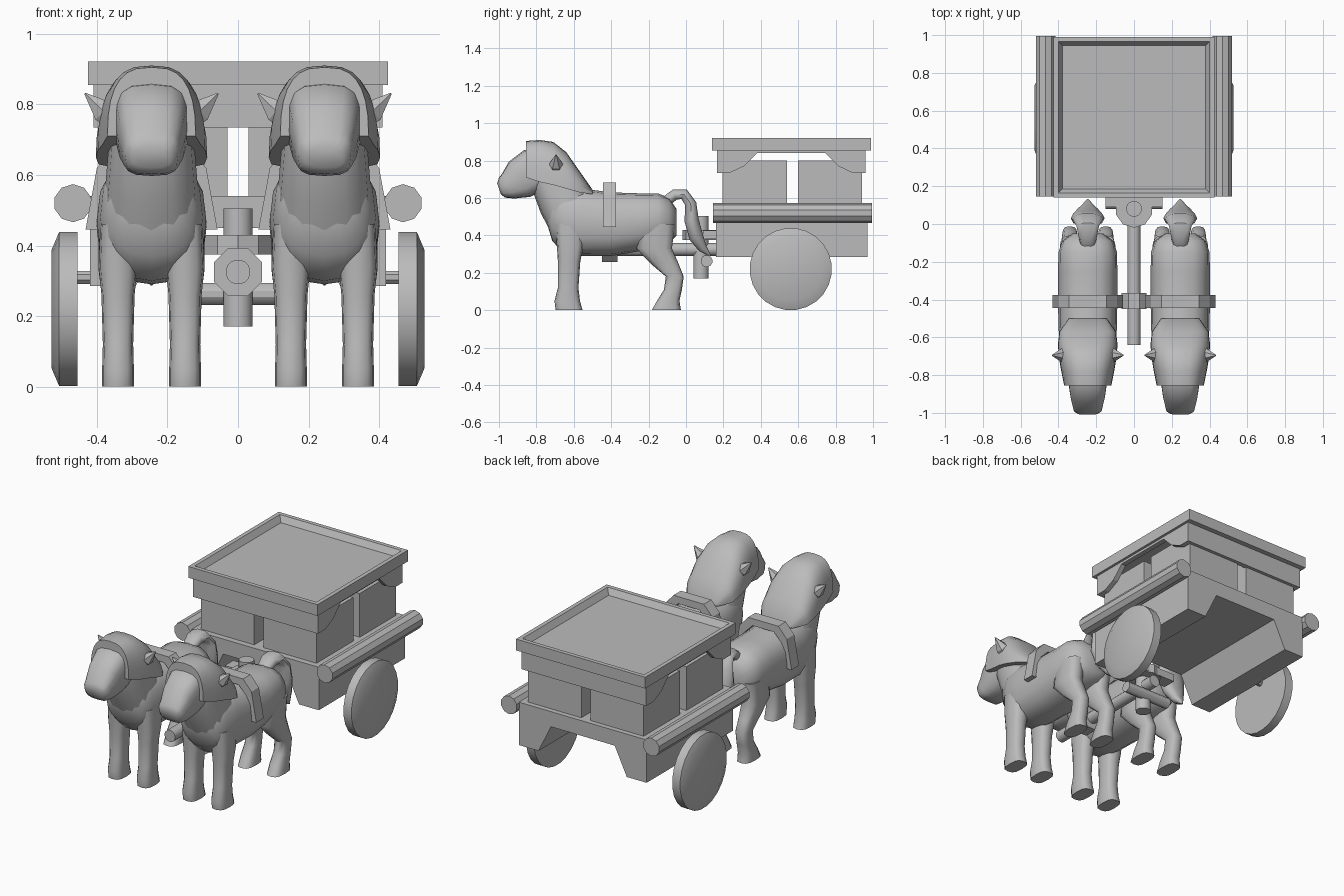
import bpy, bmesh, math
from mathutils import Vector

if "Cube" in bpy.data.objects:
    bpy.data.objects.remove(bpy.data.objects["Cube"], do_unlink=True)

GREY = (0.5, 0.5, 0.5, 1.0)
mat = bpy.data.materials.new("plain_grey")
mat.use_nodes = True
mat.diffuse_color = GREY
mat.node_tree.nodes["Principled BSDF"].inputs["Base Color"].default_value = GREY


def finish(name, bm, smooth=None):
    """Turn a bmesh into a coloured, shaded object."""
    bmesh.ops.recalc_face_normals(bm, faces=bm.faces[:])
    mesh = bpy.data.meshes.new(name)
    bm.to_mesh(mesh)
    bm.free()
    mesh.materials.append(mat)
    ob = bpy.data.objects.new(name, mesh)
    bpy.context.collection.objects.link(ob)
    if smooth:
        bpy.ops.object.select_all(action='DESELECT')
        ob.select_set(True)
        bpy.context.view_layer.objects.active = ob
        bpy.ops.object.shade_smooth_by_angle(angle=math.radians(smooth))
    return ob


def skin(name, rings, smooth=None):
    """Bridge a list of equal closed rings and cap both ends."""
    bm = bmesh.new()
    loops = [[bm.verts.new(p) for p in ring] for ring in rings]
    n = len(loops[0])
    for a, b in zip(loops, loops[1:]):
        for i in range(n):
            j = (i + 1) % n
            bm.faces.new((a[i], a[j], b[j], b[i]))
    bm.faces.new(loops[0])
    bm.faces.new(loops[-1])
    return finish(name, bm, smooth)


def prism(name, outline, axis, lo, hi):
    """Extrude a 2D outline along x or y."""
    place = (lambda p, d: (d, p[0], p[1])) if axis == 'x' else (lambda p, d: (p[0], d, p[1]))
    return skin(name, [[place(p, d) for p in outline] for d in (lo, hi)])


def box(name, x, y, z):
    return prism(name, [(x[0], z[0]), (x[1], z[0]), (x[1], z[1]), (x[0], z[1])], 'y', *y)


def turned(name, start, axis, stations, sides, smooth=30):
    """Round part: stations are (distance along axis, radius)."""
    turn = Vector((0, 0, 1)).rotation_difference(Vector(axis))
    rings = []
    for d, r in stations:
        rings.append([Vector(start) + turn @ Vector((
            r * math.cos(math.tau * (i + 0.5) / sides),
            r * math.sin(math.tau * (i + 0.5) / sides), d)) for i in range(sides)])
    return skin(name, rings, smooth)


def power(v, e):
    return math.copysign(abs(v) ** e, v)


def limb(name, cx, sections, lean=None, square=0.8, sides=16):
    """Loft rounded sections (y, z, radius, half width); lean fixes the section angle."""
    rings = []
    for k, (y, z, r, w) in enumerate(sections):
        a, b = sections[max(k - 1, 0)], sections[min(k + 1, len(sections) - 1)]
        ang = math.atan2(b[1] - a[1], b[0] - a[0]) - math.pi / 2 if lean is None else lean
        ring = []
        for i in range(sides):
            t = math.tau * i / sides
            s = r * power(math.sin(t), square)
            ring.append((cx + w * power(math.cos(t), square),
                         y + s * math.cos(ang), z + s * math.sin(ang)))
        rings.append(ring)
    return skin(name, rings, 50)


# Cart body with a channel underneath
half = [(0.42, 0.54), (0.42, 0.285), (0.29, 0.285), (0.21, 0.45)]
prism("cart_body", half + [(-x, z) for x, z in reversed(half)], 'y', 0.16, 0.97)

# Four crates with gaps between them
for x in ((-0.38, -0.03), (0.03, 0.38)):
    for y in ((0.195, 0.54), (0.6, 0.94)):
        box("crate", x, y, (0.54, 0.8))

# Canopy band: straight ends, arched sides
for y in ((0.165, 0.195), (0.93, 0.96)):
    box("canopy_end", (-0.41, 0.41), y, (0.735, 0.86))
arch = [(0.165, 0.86), (0.165, 0.735), (0.235, 0.735), (0.31, 0.77), (0.38, 0.84),
        (0.745, 0.84), (0.815, 0.77), (0.89, 0.735), (0.96, 0.735), (0.96, 0.86)]
for s in (-1, 1):
    prism("canopy_side", arch, 'x', s * 0.41, s * 0.38)

# Roof with a recessed top
bm = bmesh.new()
bmesh.ops.create_cube(bm, size=1)
for v in bm.verts:
    v.co = (v.co.x * 0.85, 0.565 + v.co.y * 0.85, 0.888 + v.co.z * 0.067)
top = [f for f in bm.faces if f.normal.z > 0.9]
bmesh.ops.inset_region(bm, faces=top, thickness=0.035)
bmesh.ops.inset_region(bm, faces=top, thickness=0.03, depth=-0.035)
finish("roof", bm)

# Side rails and wheels
for s in (-1, 1):
    turned("side_rail", (s * 0.468, 0.145, 0.52), (0, 1, 0), [(0, 0.054), (0.85, 0.054)], 10)
    turned("wheel", (s * 0.455, 0.56, 0.22), (s, 0, 0),
           [(0, 0.22), (0.052, 0.22), (0.073, 0.17)], 24)
    turned("axle_stub", (s * 0.41, 0.56, 0.31), (s, 0, 0), [(0, 0.02), (0.05, 0.02)], 8)

# Draw pole, hitch pin and cross bar
turned("draw_pole", (0, -0.64, 0.325), (0, 1, 0), [(0, 0.035), (0.82, 0.035)], 16)
turned("pole_collar", (0, -0.45, 0.325), (0, 1, 0), [(0, 0.073), (0.085, 0.073)], 8)
turned("hitch_pin", (0, 0.08, 0.17), (0, 0, 1), [(0, 0.042), (0.335, 0.042)], 16)
turned("hitch_plate", (0, 0.08, 0.375), (0, 0, 1), [(0, 0.1), (0.055, 0.1)], 10)
turned("cross_bar", (-0.15, 0.11, 0.263), (1, 0, 0), [(0, 0.032), (0.3, 0.032)], 12)
box("hitch_bracket", (-0.15, 0.15), (0.09, 0.17), (0.38, 0.425))

# Animal sections: (y, z, radius, half width)
TORSO = [(-0.745, 0.53, 0.06, 0.07), (-0.715, 0.50, 0.13, 0.12), (-0.65, 0.48, 0.18, 0.145),
         (-0.55, 0.47, 0.18, 0.155), (-0.40, 0.46, 0.17, 0.157), (-0.25, 0.47, 0.155, 0.157),
         (-0.15, 0.485, 0.14, 0.155), (-0.09, 0.48, 0.12, 0.135), (-0.05, 0.47, 0.07, 0.08)]
NECK = [(-0.60, 0.46, 0.13, 0.14), (-0.65, 0.58, 0.14, 0.13),
        (-0.71, 0.70, 0.125, 0.12), (-0.75, 0.80, 0.10, 0.11)]
HEAD = [(-0.70, 0.78, 0.10, 0.10), (-0.82, 0.745, 0.12, 0.105), (-0.89, 0.70, 0.11, 0.095),
        (-0.95, 0.665, 0.075, 0.083), (-0.985, 0.655, 0.055, 0.075), (-1.0, 0.65, 0.03, 0.055)]
TAIL = [(-0.11, 0.58, 0.03, 0.04), (-0.06, 0.618, 0.03, 0.05), (-0.01, 0.62, 0.03, 0.06),
        (0.025, 0.57, 0.032, 0.08), (0.03, 0.48, 0.04, 0.09), (0.055, 0.39, 0.04, 0.065),
        (0.09, 0.33, 0.025, 0.035), (0.13, 0.29, 0.004, 0.005)]
FRONT_LEG = [(-0.625, 0.0, 0.072, 0.045), (-0.635, 0.05, 0.068, 0.045),
             (-0.63, 0.12, 0.055, 0.043), (-0.625, 0.26, 0.06, 0.047),
             (-0.62, 0.34, 0.07, 0.055), (-0.62, 0.46, 0.08, 0.05)]
HIND_LEG = [(-0.105, 0.0, 0.078, 0.045), (-0.095, 0.05, 0.06, 0.044), (-0.07, 0.11, 0.048, 0.04),
            (-0.06, 0.18, 0.048, 0.04), (-0.115, 0.25, 0.075, 0.045),
            (-0.17, 0.33, 0.095, 0.055), (-0.155, 0.46, 0.095, 0.055)]
# Mane sections: (y, top, bottom, half width)
MANE = [(-0.855, 0.905, 0.71, 0.125), (-0.78, 0.91, 0.685, 0.14), (-0.71, 0.90, 0.67, 0.152),
        (-0.64, 0.845, 0.65, 0.158), (-0.57, 0.745, 0.63, 0.15), (-0.50, 0.645, 0.62, 0.10)]
STRAP = [(0.187, 0.445), (0.155, 0.62), (0.10, 0.682)]
LINING = [(0.07, 0.64), (0.12, 0.59), (0.15, 0.445)]


def mane(cx, steps=14):
    rings = []
    for y, top_z, low_z, w in MANE:
        turns = [math.pi * i / steps for i in range(steps + 1)]
        rings.append([(cx + w * power(math.cos(t), 0.7), y,
                       low_z + (top_z - low_z) * power(math.sin(t), 0.8)) for t in turns])
    return skin("mane", rings, 45)


# Pair of draught animals
for cx in (-0.245, 0.245):
    limb("torso", cx, TORSO, math.pi / 2)
    limb("neck", cx, NECK)
    limb("head", cx, HEAD, square=0.65)
    limb("tail", cx, TAIL, sides=10)
    mane(cx)
    for s in (-1, 1):
        limb("front_leg", cx + s * 0.095, FRONT_LEG, 0, 0.7, 12)
        limb("hind_leg", cx + s * 0.095, HIND_LEG, 0, 0.7, 12)
        turned("ear", (cx + s * 0.125, -0.695, 0.77), Vector((s * 0.72, 0, 0.69)).normalized(),
               [(-0.02, 0.03), (0.015, 0.038), (0.088, 0.003)], 6)
    # Harness strap over the back
    outer = STRAP + [(-x, z) for x, z in reversed(STRAP)]
    inner = [(-x, z) for x, z in reversed(LINING)] + LINING
    prism("harness_strap", [(cx + x, z) for x, z in outer + inner], 'y', -0.445, -0.375)
